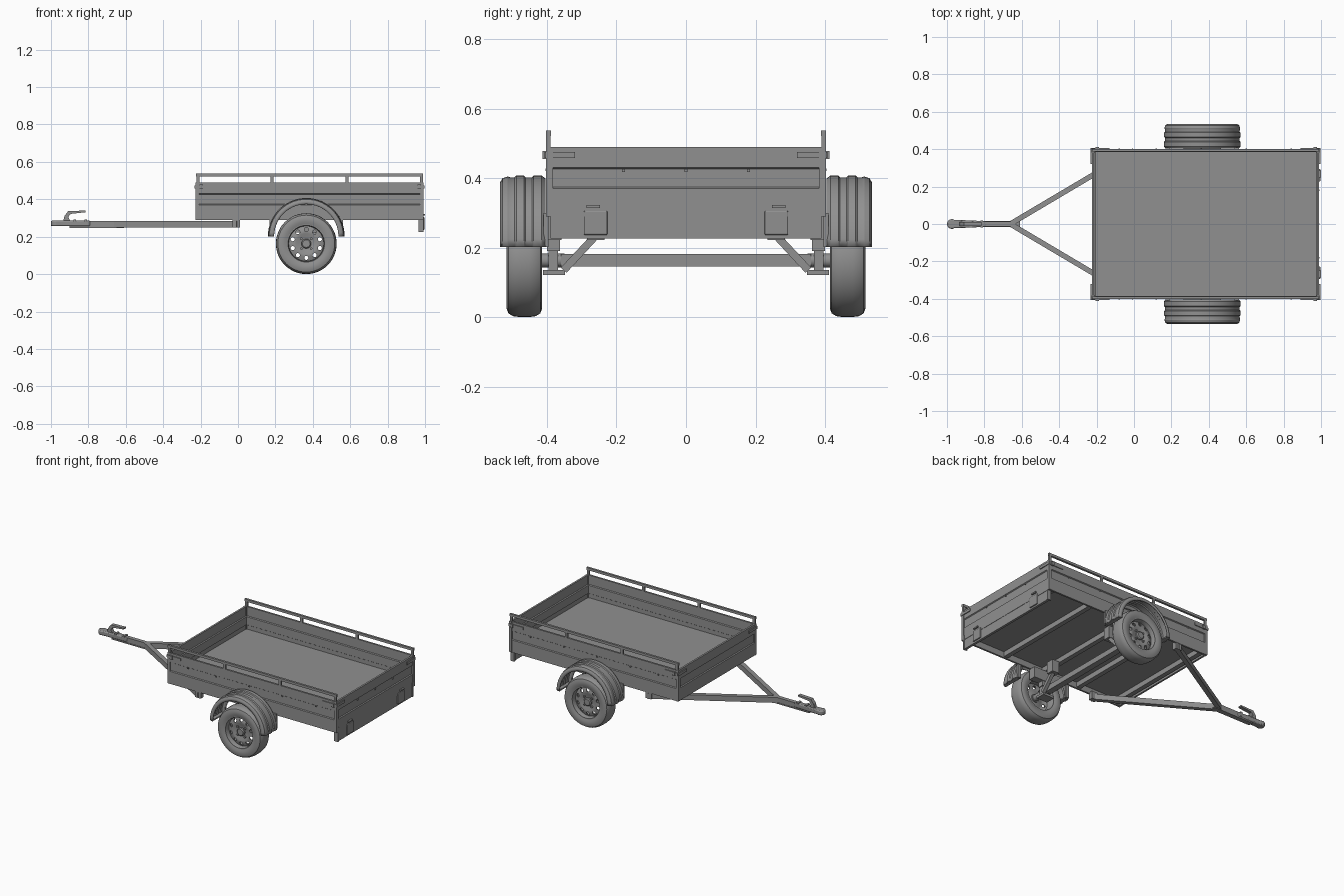
import bpy, bmesh, math
from mathutils import Vector, Matrix

cube = bpy.data.objects.get("Cube")
if cube:
    bpy.data.objects.remove(cube, do_unlink=True)

grey = bpy.data.materials.new("plain_grey")
grey.use_nodes = True
COLOUR = (0.28, 0.28, 0.28, 1)
grey.diffuse_color = COLOUR
grey.node_tree.nodes["Principled BSDF"].inputs["Base Color"].default_value = COLOUR


def finish(name, bm, mirror=False, smooth=False):
    bmesh.ops.recalc_face_normals(bm, faces=bm.faces)
    mesh = bpy.data.meshes.new(name)
    bm.to_mesh(mesh)
    bm.free()
    mesh.materials.append(grey)
    ob = bpy.data.objects.new(name, mesh)
    bpy.context.collection.objects.link(ob)
    if smooth:
        bpy.ops.object.select_all(action='DESELECT')
        ob.select_set(True)
        bpy.context.view_layer.objects.active = ob
        bpy.ops.object.shade_smooth_by_angle(angle=math.radians(35))
    if mirror:
        add_mirror(ob)
    return ob


def add_mirror(ob):
    mod = ob.modifiers.new("mirror", 'MIRROR')
    mod.use_axis = (False, True, False)
    mod.use_clip = False
    mod.use_mirror_merge = False


def boxes(name, spans, mirror=False):
    """One object from (x0, x1, y0, y1, z0, z1) spans."""
    bm = bmesh.new()
    for x0, x1, y0, y1, z0, z1 in spans:
        m = Matrix.Translation(((x0 + x1) / 2, (y0 + y1) / 2, (z0 + z1) / 2))
        bmesh.ops.create_cube(bm, size=1, matrix=m @ Matrix.Diagonal((x1 - x0, y1 - y0, z1 - z0, 1)))
    return finish(name, bm, mirror)


def prism(name, points, vec, mirror=False, smooth=False):
    """Flat outline pushed along a vector."""
    bm = bmesh.new()
    face = bm.faces.new([bm.verts.new(p) for p in points])
    out = bmesh.ops.extrude_face_region(bm, geom=[face], use_keep_orig=True)
    moved = [v for v in out["geom"] if isinstance(v, bmesh.types.BMVert)]
    bmesh.ops.translate(bm, verts=moved, vec=vec)
    return finish(name, bm, mirror, smooth)


def bar(a, b, width):
    """Rectangle outline around a 2D line."""
    a, b = Vector(a), Vector(b)
    d = (b - a).normalized() * width / 2
    n = Vector((-d.y, d.x))
    return [a + n, a - n, b - n, b + n]


def lathe(name, profile, centre, angle=math.tau, start=0, steps=48, closed=True, mirror=True):
    """Turn a (y, radius) profile about an axis along y."""
    cx, cz = centre
    bm = bmesh.new()
    d = Vector((math.cos(start), 0, math.sin(start)))
    vs = [bm.verts.new((cx + r * d.x, y, cz + r * d.z)) for y, r in profile]
    pairs = list(zip(vs, vs[1:])) + ([(vs[-1], vs[0])] if closed else [])
    edges = [bm.edges.new(p) for p in pairs]
    bmesh.ops.spin(bm, geom=vs + edges, cent=(cx, 0, cz), axis=(0, -1, 0),
                   angle=angle, steps=steps, use_duplicate=False)
    bmesh.ops.remove_doubles(bm, verts=bm.verts, dist=0.0003)
    return finish(name, bm, mirror, True)


FRONT, REAR, SIDE = -0.225, 0.99, 0.402
BOTTOM, TOP = 0.289, 0.49
AXLE_X, AXLE_Z = 0.365, 0.163

# Pressed wall panels: depth and height, with a recessed band
WALL = [(0, BOTTOM), (0, 0.37), (0.006, 0.374), (0.006, 0.426), (0, 0.43), (0, TOP),
        (0.012, TOP), (0.012, 0.43), (0.018, 0.426), (0.018, 0.374), (0.012, 0.37), (0.012, BOTTOM)]
prism("side_wall", [(FRONT, SIDE - d, z) for d, z in WALL], (REAR - FRONT, 0, 0), True)
prism("front_wall", [(FRONT + d, -0.385, z) for d, z in WALL], (0, 0.77, 0))
prism("tailgate", [(REAR - d, -0.385, z) for d, z in WALL], (0, 0.77, 0))
boxes("corner_post", [(x, x + 0.018, SIDE - 0.02, SIDE + 0.001, BOTTOM, TOP)
                      for x in (FRONT - 0.002, REAR - 0.016)], True)

# Floor and the beams below it
boxes("floor", [(FRONT + 0.01, REAR - 0.01, -0.392, 0.392, 0.328, 0.343)])
boxes("cross_beam", [(x - 0.015, x + 0.015, -0.39, 0.39, 0.295, 0.33)
                     for x in (-0.19, 0.1, 0.365, 0.66, 0.95)])

# Rail on short posts above each side
posts = [(x - 0.008, x + 0.008, 0.39, SIDE, TOP - 0.03, 0.525) for x in (-0.215, 0.182, 0.583, 0.98)]
boxes("side_rail", [(FRONT, REAR, 0.388, SIDE, 0.521, 0.537)] + posts, True)

# Corner latches wrapping round the ends
latches = []
for x0, x1, e0, e1 in ((FRONT, -0.13, FRONT - 0.007, FRONT), (0.89, REAR, REAR, REAR + 0.006)):
    latches += [(x0, x1, SIDE, SIDE + 0.005, 0.458, 0.475),
                (e0, e1, 0.32, SIDE + 0.004, 0.458, 0.475)]
    mid = x0 + 0.02 if x0 < 0 else x1 - 0.03
    latches.append((mid, mid + 0.018, SIDE, SIDE + 0.011, 0.455, 0.478))
boxes("corner_latch", latches, True)

# Rivets along the walls
boxes("wall_rivet", [(x - 0.004, x + 0.004, SIDE - 0.004, SIDE + 0.002, 0.42, 0.427)
                     for x in (-0.08, 0.12, 0.36, 0.6, 0.84)], True)
boxes("tailgate_rivet", [(REAR - 0.005, REAR + 0.002, y - 0.004, y + 0.004, 0.418, 0.426)
                         for y in (-0.18, 0, 0.18)])

# Rear light board, lamps and hinges
boxes("light_board", [(0.972, 0.988, -0.386, 0.386, 0.226, 0.318)])
boxes("light_board_end", [(0.965, 0.992, 0.378, 0.39, 0.226, 0.318)], True)
lamp = boxes("rear_lamp", [(0.985, 0.996, 0.226, 0.294, 0.236, 0.306)], True)
bevel = lamp.modifiers.new("bevel", 'BEVEL')
bevel.width, bevel.segments = 0.004, 2
boxes("tailgate_hinge", [(0.985, 1.0, 0.248, 0.286, 0.314, 0.322)], True)

# Drawbar
prism("drawbar_arm", [(p.x, p.y, 0.25) for p in bar((-0.655, 0.004), (0.0, 0.392), 0.028)],
      (0, 0, 0.035), True)
boxes("drawbar_mount", [(-0.03, 0.012, 0.37, 0.4, 0.25, 0.3)], True)
boxes("drawbar_pole", [(-0.9, -0.63, -0.013, 0.013, 0.252, 0.285)])
boxes("drawbar_plate", [(-0.9, -0.61, -0.016, 0.016, 0.246, 0.253)])

# Hitch head with rounded nose
nose = [(-0.974 + 0.026 * math.cos(a), 0.026 * math.sin(a), 0.256)
        for a in [math.radians(60 + 20 * i) for i in range(13)]]
head = prism("hitch_head", nose + [(-0.9, -0.02, 0.256), (-0.79, -0.015, 0.256),
                                   (-0.79, 0.015, 0.256), (-0.9, 0.02, 0.256)], (0, 0, 0.03), smooth=True)
bevel = head.modifiers.new("bevel", 'BEVEL')
bevel.width, bevel.segments = 0.006, 2
HANDLE = [(-0.935, 0.28), (-0.928, 0.31), (-0.908, 0.337), (-0.815, 0.34), (-0.815, 0.331),
          (-0.895, 0.322), (-0.908, 0.305), (-0.895, 0.28)]
prism("hitch_lever", [(x, -0.012, z) for x, z in HANDLE], (0, 0.024, 0))
boxes("hitch_bolt", [(x, x + 0.014, -0.018, 0.018, 0.262, 0.291) for x in (-0.88, -0.82)])

# Axle and suspension
boxes("axle", [(AXLE_X - 0.02, AXLE_X + 0.02, -0.36, 0.36, 0.146, 0.181)])
boxes("suspension_bracket", [
    (AXLE_X - 0.1, AXLE_X + 0.1, 0.358, 0.405, 0.222, 0.292),
    (AXLE_X - 0.035, AXLE_X + 0.035, 0.362, 0.4, 0.19, 0.225),
    (AXLE_X - 0.03, AXLE_X + 0.03, 0.368, 0.396, 0.13, 0.2),
    (AXLE_X - 0.04, AXLE_X + 0.04, 0.348, 0.412, 0.121, 0.136)], True)
prism("damper_strut", [(AXLE_X + 0.03, p.x, p.y) for p in bar((0.262, 0.232), (0.352, 0.135), 0.022)],
      (0.022, 0, 0), True)
boxes("strut_mount", [(AXLE_X + 0.015, AXLE_X + 0.065, 0.235, 0.285, 0.222, 0.3)], True)
lathe("stub_axle", [(0.35, 0.0001), (0.35, 0.02), (0.47, 0.02), (0.47, 0.0001)],
      (AXLE_X, AXLE_Z), steps=20, closed=False)

# Tyre
TYRE = [(0.42, 0.103), (0.415, 0.118), (0.414, 0.138), (0.419, 0.152), (0.432, 0.160), (0.45, 0.1625),
        (0.48, 0.1625), (0.498, 0.160), (0.511, 0.152), (0.516, 0.138), (0.515, 0.118), (0.51, 0.103)]
lathe("tyre", TYRE, (AXLE_X, AXLE_Z))
RIM = [(0.42, 0.106), (0.42, 0.098), (0.43, 0.094), (0.5, 0.094), (0.51, 0.098), (0.51, 0.106)]
lathe("rim_band", RIM, (AXLE_X, AXLE_Z))

# Wheel disc with a ring of round holes
DISC = [(0.476, 0.0003), (0.476, 0.04), (0.484, 0.055), (0.484, 0.07), (0.474, 0.095),
        (0.48, 0.0955), (0.491, 0.07), (0.491, 0.055), (0.483, 0.04), (0.483, 0.0003)]
disc = lathe("wheel_disc", DISC, (AXLE_X, AXLE_Z), closed=False, mirror=False)
bm = bmesh.new()
for i in range(10):
    a = math.tau * (i + 0.5) / 10
    spot = Vector((AXLE_X + 0.076 * math.cos(a), 0.483, AXLE_Z + 0.076 * math.sin(a)))
    bmesh.ops.create_cone(bm, cap_ends=True, segments=14, radius1=0.011, radius2=0.011, depth=0.06,
                          matrix=Matrix.Translation(spot) @ Matrix.Rotation(math.pi / 2, 4, 'X'))
cutter = finish("hole_cutter", bm)
cutter.hide_render = True
cut = disc.modifiers.new("holes", 'BOOLEAN')
cut.operation, cut.object = 'DIFFERENCE', cutter
bpy.context.view_layer.objects.active = disc
bpy.ops.object.modifier_apply(modifier="holes")
bpy.data.objects.remove(cutter, do_unlink=True)
add_mirror(disc)

# Hub cap and wheel bolts
HUB = [(0.47, 0.0003), (0.47, 0.026), (0.494, 0.026), (0.499, 0.02), (0.499, 0.0003)]
lathe("hub_cap", HUB, (AXLE_X, AXLE_Z), steps=24, closed=False)
bm = bmesh.new()
for i in range(4):
    a = math.tau * (i + 0.5) / 4
    spot = Vector((AXLE_X + 0.038 * math.cos(a), 0.486, AXLE_Z + 0.038 * math.sin(a)))
    bmesh.ops.create_cone(bm, cap_ends=True, segments=6, radius1=0.007, radius2=0.007, depth=0.016,
                          matrix=Matrix.Translation(spot) @ Matrix.Rotation(math.pi / 2, 4, 'X'))
finish("wheel_bolt", bm, mirror=True)

# Ribbed mudguard with rolled edges
GUARD = [(0.407, 0.172), (0.407, 0.196), (0.416, 0.203), (0.437, 0.203), (0.442, 0.198), (0.462, 0.198),
         (0.467, 0.203), (0.487, 0.203), (0.492, 0.198), (0.507, 0.198), (0.513, 0.2),
         (0.526, 0.196), (0.532, 0.186), (0.533, 0.172)]
guard = lathe("mudguard", GUARD, (AXLE_X, 0.202), angle=math.pi, steps=28, closed=False)
shell = guard.modifiers.new("thickness", 'SOLIDIFY')
shell.thickness, shell.offset = 0.005, 0
boxes("mudguard_stay", [(AXLE_X + s * 0.185 - 0.012, AXLE_X + s * 0.185 + 0.012, 0.395, 0.53, 0.202, 0.21)
                        for s in (-1, 1)]
      + [(AXLE_X + s * 0.185 - 0.012, AXLE_X + s * 0.185 + 0.012, 0.395, 0.41, 0.202, 0.3)
         for s in (-1, 1)], True)
